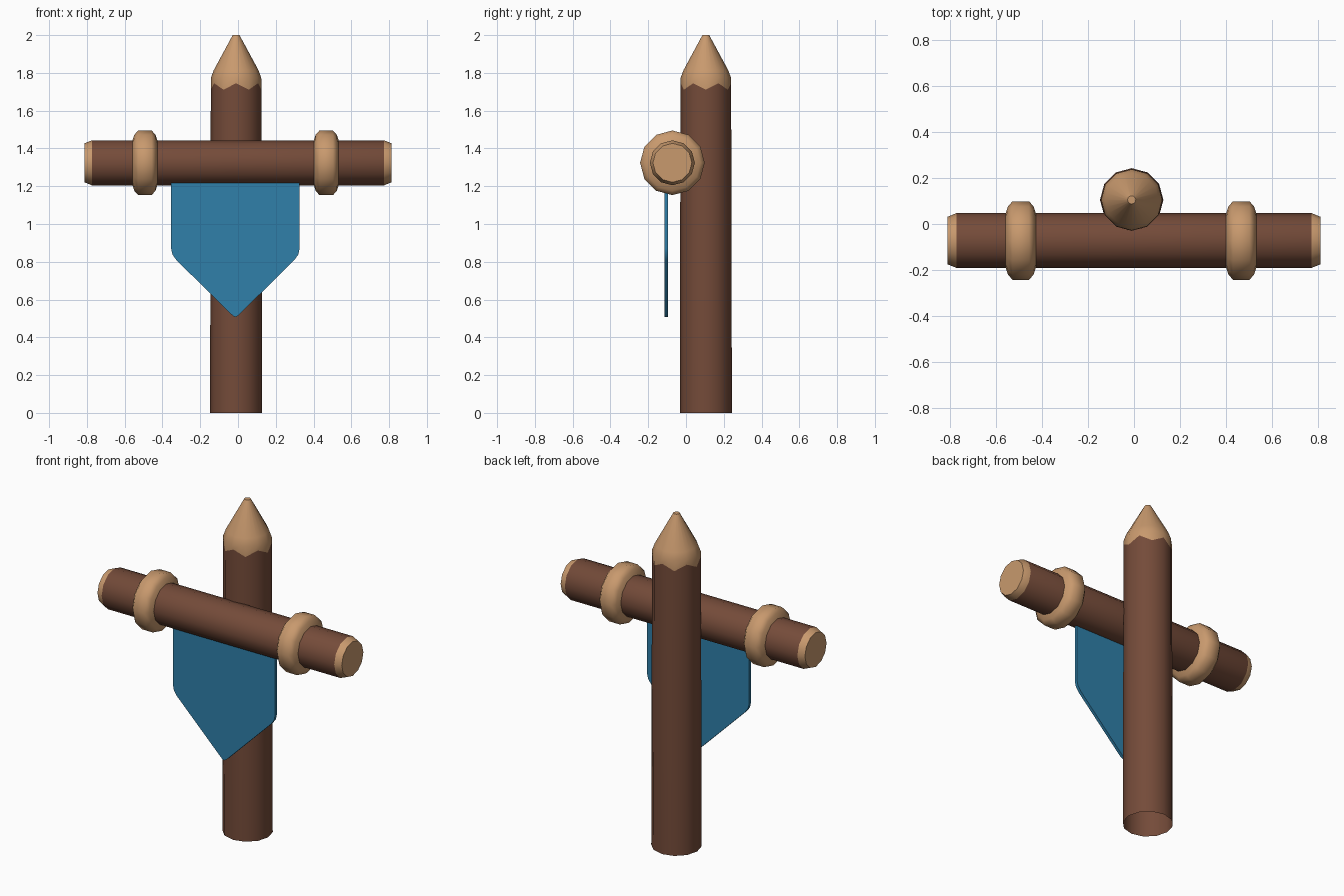
import bpy, bmesh, math
from mathutils import Matrix

if "Cube" in bpy.data.objects:
    bpy.data.objects.remove(bpy.data.objects["Cube"])


def material(name, rgb):
    m = bpy.data.materials.new(name)
    m.diffuse_color = (*rgb, 1)
    m.use_nodes = True
    m.node_tree.nodes["Principled BSDF"].inputs["Base Color"].default_value = m.diffuse_color
    return m


BARK = material("brown bark", (0.175, 0.070, 0.041))
WOOD = material("tan wood", (0.58, 0.32, 0.155))
CLOTH = material("blue cloth", (0.029, 0.215, 0.40))


def finish(name, bm, mats, angle=40):
    bmesh.ops.recalc_face_normals(bm, faces=bm.faces)
    me = bpy.data.meshes.new(name)
    bm.to_mesh(me)
    bm.free()
    for m in mats:
        me.materials.append(m)
    ob = bpy.data.objects.new(name, me)
    bpy.context.collection.objects.link(ob)
    bpy.ops.object.select_all(action='DESELECT')
    ob.select_set(True)
    bpy.context.view_layer.objects.active = ob
    bpy.ops.object.shade_smooth_by_angle(angle=math.radians(angle))
    return ob


def loft(rows, sides, point, bands, caps=(), closed=False):
    """Skin rows of points around an axis; bands gives each row's material."""
    bm = bmesh.new()
    rings = [[bm.verts.new(point(row, i)) for i in range(sides)] for row in rows]
    n = len(rings)
    for k in range(n if closed else n - 1):
        a, b = rings[k], rings[(k + 1) % n]
        for i in range(sides):
            j = (i + 1) % sides
            bm.faces.new((a[i], a[j], b[j], b[i])).material_index = bands[k]
    for k, mat in caps:
        bm.faces.new(rings[k]).material_index = mat
    return bm


# post: twelve-sided, open below, carved point with a scalloped bark edge
def post_point(row, i):
    z, r, wave = row
    a = math.radians(15 * i - 90)
    if i % 2:
        r *= math.cos(math.radians(15))
    return (-0.01 + r * math.cos(a), 0.105 + r * math.sin(a),
            z + wave * math.cos(6 * a + math.pi))


post_rows = [(0, 0.138, 0), (1.728, 0.134, 0.017), (1.775, 0.133, 0),
             (1.815, 0.118, 0), (2.0, 0.018, 0)]
finish("post", loft(post_rows, 24, post_point, [0, 1, 1, 1], [(4, 1)]), [BARK, WOOD])


# parts turned around the horizontal beam axis
def beam_point(row, i):
    x, r = row
    a = math.radians(30 * i)
    return (x, -0.072 + r * math.cos(a), 1.324 + r * math.sin(a))


beam_rows = [(-0.813, 0.103), (-0.774, 0.119), (0.774, 0.119), (0.813, 0.103)]
finish("crossbeam", loft(beam_rows, 12, beam_point, [1, 0, 1], [(0, 1), (3, 1)]),
       [BARK, WOOD])

# rope rings on the beam
half = [(0.036, 0.171), (0.056, 0.148), (0.068, 0.112), (0.05, 0.095)]
section = half + [(-x, r) for x, r in reversed(half)]
for name, cx in (("left_ring", -0.493), ("right_ring", 0.467)):
    rows = [(cx + x, r) for x, r in section]
    finish(name, loft(rows, 12, beam_point, [0] * 8, closed=True), [WOOD], 50)

# hanging pennant: pointed outline given thickness
edge = [(0.34, 1.235), (0.34, 0.87), (0.333, 0.838), (0.313, 0.81),
        (0.022, 0.522), (0.01, 0.512)]
outline = edge + [(0, 0.508)] + [(-x, z) for x, z in reversed(edge)]
bm = bmesh.new()
face = bm.faces.new([bm.verts.new((x - 0.014, -0.113, z)) for x, z in outline])
out = bmesh.ops.extrude_face_region(bm, geom=[face], use_keep_orig=True)
bmesh.ops.translate(bm, vec=(0, 0.018, 0),
                    verts=[v for v in out["geom"] if isinstance(v, bmesh.types.BMVert)])
finish("pennant", bm, [CLOTH])
